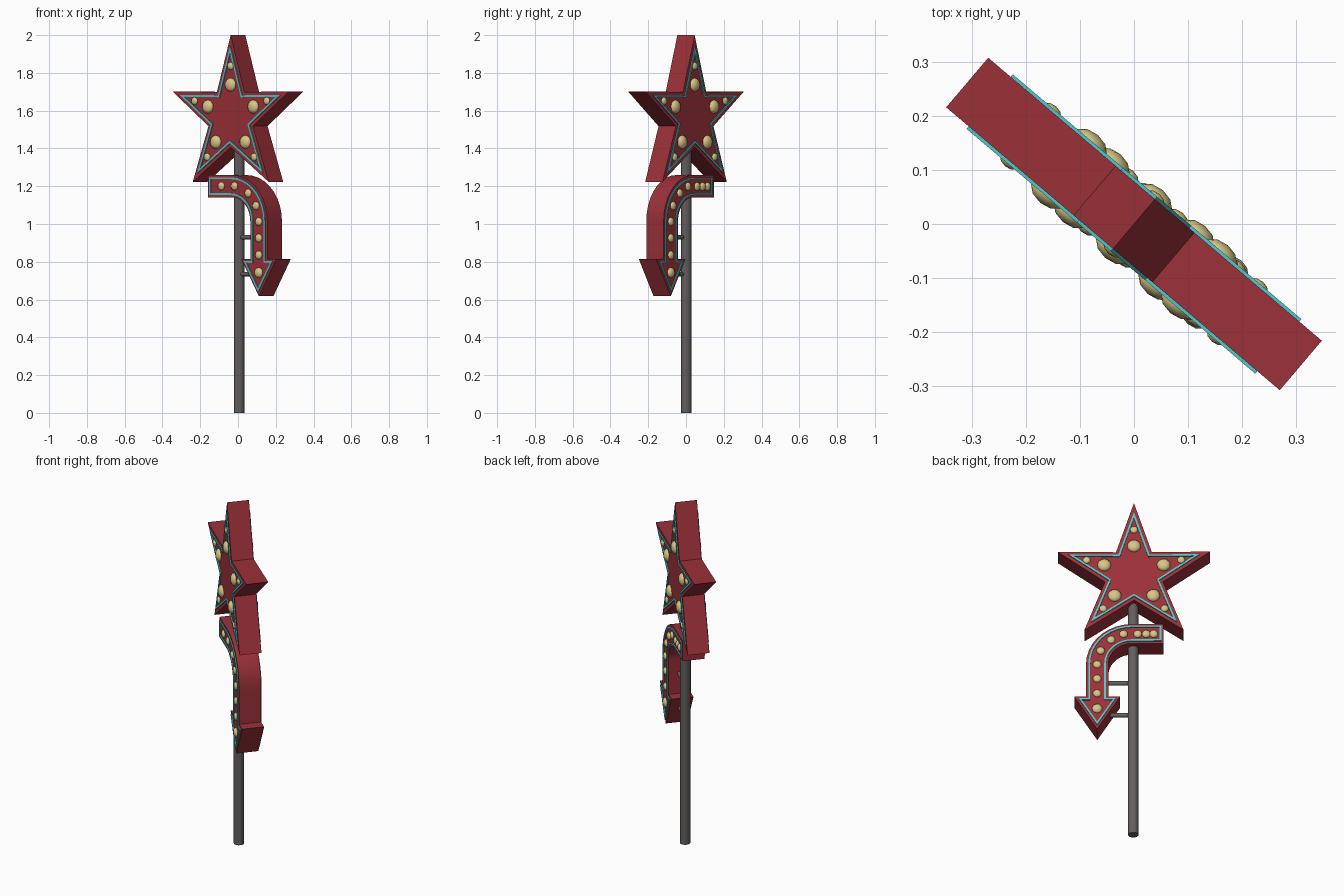
import bpy, bmesh
from math import sin, cos, pi, radians
from mathutils import Matrix, Vector

if "Cube" in bpy.data.objects:
    bpy.data.objects.remove(bpy.data.objects["Cube"])

TURN = Matrix.Rotation(radians(-40.3), 4, 'Z')   # the sign board is turned on its pole
HALF = 0.06                                      # half thickness of the boards


def material(name, rgb):
    m = bpy.data.materials.new(name)
    m.diffuse_color = (*rgb, 1)
    m.use_nodes = True
    m.node_tree.nodes["Principled BSDF"].inputs["Base Color"].default_value = m.diffuse_color
    return m


RED = material("sign_red", (0.33, 0.031, 0.041))
CYAN = material("neon_cyan", (0.08, 0.58, 0.60))
CREAM = material("bulb_cream", (0.68, 0.57, 0.24))
GREY = material("pole_grey", (0.125, 0.115, 0.112))


def finish(bm, name, mat, smooth=None):
    bmesh.ops.recalc_face_normals(bm, faces=bm.faces)
    bm.transform(TURN)
    me = bpy.data.meshes.new(name)
    bm.to_mesh(me)
    bm.free()
    me.materials.append(mat)
    ob = bpy.data.objects.new(name, me)
    bpy.context.collection.objects.link(ob)
    if smooth:
        bpy.ops.object.select_all(action='DESELECT')
        ob.select_set(True)
        bpy.context.view_layer.objects.active = ob
        bpy.ops.object.shade_smooth_by_angle(angle=radians(smooth))


def board(name, outline):
    """Outline in the sign plane, extruded to both sides."""
    bm = bmesh.new()
    a, b = [[bm.verts.new((u, y, z)) for u, z in outline] for y in (-HALF, HALF)]
    bm.faces.new(a)
    bm.faces.new(b)
    n = len(a)
    for i in range(n):
        j = (i + 1) % n
        bm.faces.new((a[i], a[j], b[j], b[i]))
    finish(bm, name, RED, 30)


def neon(name, outer, inner):
    """Thin raised strip between two outlines, on both faces."""
    bm = bmesh.new()
    n = len(outer)
    for s in (-1, 1):
        loops = [[bm.verts.new((u, s * y, z)) for u, z in o]
                 for o, y in ((outer, HALF - .001), (outer, HALF + .006),
                              (inner, HALF + .006), (inner, HALF - .001))]
        for k in range(4):
            p, q = loops[k], loops[(k + 1) % 4]
            for i in range(n):
                j = (i + 1) % n
                bm.faces.new((p[i], p[j], q[j], q[i]))
    finish(bm, name, CYAN)


def bulbs(name, spots, sides=(-1, 1)):
    """Flattened half-sunk bulbs on the faces; each spot is (u, z, radius)."""
    bm = bmesh.new()
    for u, z, r in spots:
        for s in sides:
            place = Matrix.Translation((u, s * HALF, z)) @ Matrix.Diagonal((1, 0.6, 1, 1))
            bmesh.ops.create_icosphere(bm, subdivisions=2, radius=r, matrix=place)
    finish(bm, name, CREAM, 60)


def rod(name, p, q, r, sides):
    p, q = Vector(p), Vector(q)
    rot = (q - p).to_track_quat('Z', 'Y').to_matrix().to_4x4()
    bm = bmesh.new()
    bmesh.ops.create_cone(bm, cap_ends=True, segments=sides, radius1=r, radius2=r,
                          depth=(q - p).length,
                          matrix=Matrix.Translation((p + q) / 2) @ rot)
    finish(bm, name, GREY, 40)


# Star, slightly taller than regular, with its lower points spread a little
CZ = 1.568
TIPS = [(0, 0.432), (0.404, 0.134), (0.263, -0.345), (-0.263, -0.345), (-0.404, 0.134)]


def star(scale):
    pts = []
    for i, (u, z) in enumerate(TIPS):
        a = (i + 0.5) * 2 * pi / 5
        pts += [(u * scale, CZ + z * scale),
                (0.162 * scale * sin(a), CZ + 0.162 * scale * cos(a))]
    return pts


board("star_board", star(1))
neon("star_neon", star(0.865), star(0.785))
bulbs("star_bulbs", [(u * k, CZ + z * k, r)
                     for u, z in TIPS for k, r in ((0.39, 0.037), (0.62, 0.021))])

# Curved arrow
AU, AZ, AR = 0.01, 1.015, 0.185      # bend centre and radius


def bend(r, deg):
    return AU + r * cos(radians(deg)), AZ + r * sin(radians(deg))


def arrow(d):
    w = 0.059 - d                     # half width of the shaft
    c = AU + AR
    top = 0.815 - d
    tip = 0.618 + 1.91 * d
    hw = 0.121 * (top - tip) / 0.197
    angles = [90 - 10 * i for i in range(10)]
    tail = -0.157 + d
    return ([(tail, AZ + AR + w)] + [bend(AR + w, a) for a in angles]
            + [(c + w, top), (c + hw, top), (c, tip), (c - hw, top), (c - w, top)]
            + [bend(AR - w, a) for a in reversed(angles)] + [(tail, AZ + AR - w)])


board("arrow_board", arrow(0))
neon("arrow_neon", arrow(0.012), arrow(0.022))
spots = [bend(AR, 53), bend(AR, 26)] + [(AU + AR, z) for z in (1.012, 0.925, 0.835)]
bulbs("arrow_bulbs", [(u, z, 0.023) for u, z in spots] + [(AU + AR, 0.742, 0.028)])
bulbs("tail_front_bulbs", [(u, 1.2, 0.023) for u in (-0.065, 0.027)], (-1,))
bulbs("tail_back_bulbs", [(u, 1.198, 0.023) for u in (-0.105, -0.065, -0.02, 0.055)], (1,))

# Pole and struts
rod("pole", (0.004, 0.004, 0), (0.004, 0.004, 1.5), 0.028, 16)
for i, z in enumerate((0.93, 0.735)):
    rod(f"strut_{i + 1}", (0, 0, z), (0.17, 0, z), 0.012, 10)
